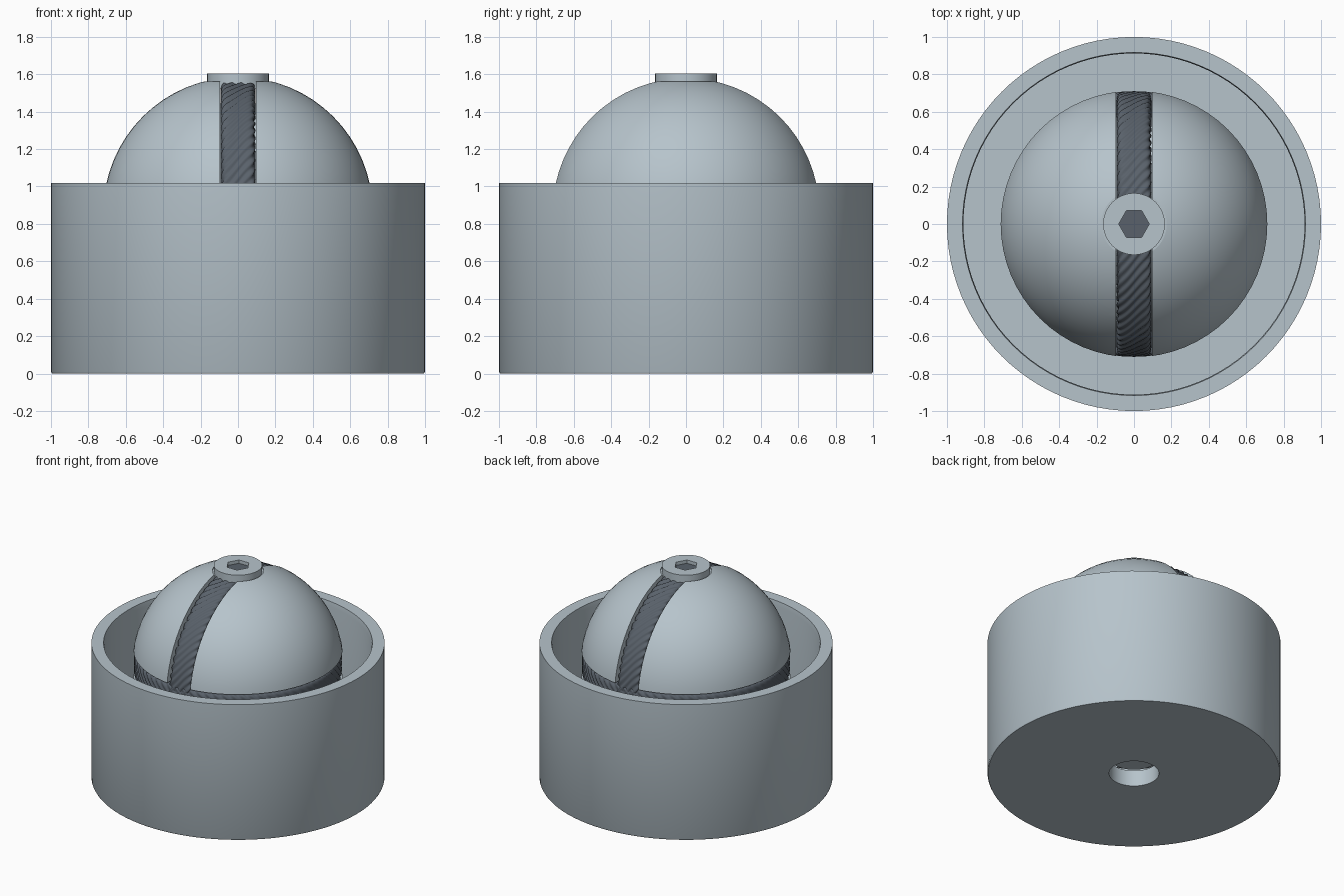
import bpy, bmesh, math
from mathutils import Vector, Matrix

cube = bpy.data.objects.get("Cube")
if cube:
    bpy.data.objects.remove(cube, do_unlink=True)

CENTRE = 0.865     # ball height
BALL_R = 0.72
ROPE_RING = 0.617  # ring radius of each rope
ROPE_R = 0.093     # half width of each rope
TAU = 2 * math.pi


def material(name, colour):
    mat = bpy.data.materials.new(name)
    mat.use_nodes = True
    mat.diffuse_color = (*colour, 1)
    mat.node_tree.nodes["Principled BSDF"].inputs["Base Color"].default_value = (*colour, 1)
    return mat


metal = material("blue_grey_metal", (0.47, 0.55, 0.6))
dark = material("dark_slate", (0.1, 0.12, 0.145))


def make_object(name, bm, mat=metal):
    bmesh.ops.recalc_face_normals(bm, faces=bm.faces)
    mesh = bpy.data.meshes.new(name)
    bm.to_mesh(mesh)
    bm.free()
    mesh.materials.append(mat)
    obj = bpy.data.objects.new(name, mesh)
    bpy.context.collection.objects.link(obj)
    return obj


def activate(obj):
    bpy.ops.object.select_all(action="DESELECT")
    obj.select_set(True)
    bpy.context.view_layer.objects.active = obj


def smooth(obj, degrees=30):
    activate(obj)
    bpy.ops.object.shade_smooth_by_angle(angle=math.radians(degrees))


def grid_surface(name, rows, cols, point, mat=metal):
    """Surface closed in both directions from a point(row, col) rule."""
    bm = bmesh.new()
    v = [[bm.verts.new(point(i, j)) for j in range(cols)] for i in range(rows)]
    for i in range(rows):
        for j in range(cols):
            k, m = (i + 1) % rows, (j + 1) % cols
            bm.faces.new((v[i][j], v[k][j], v[k][m], v[i][m]))
    return make_object(name, bm, mat)


def lathe(name, profile, steps=96):
    """Turn a closed (radius, height) profile around z."""
    def point(i, j):
        a = TAU * i / steps
        r, z = profile[j]
        return (r * math.cos(a), r * math.sin(a), z)
    return grid_surface(name, steps, len(profile), point)


def cylinder(name, radius, low, high, sides=64, mat=metal):
    bm = bmesh.new()
    bmesh.ops.create_cone(bm, cap_ends=True, segments=sides, radius1=radius,
                          radius2=radius, depth=high - low,
                          matrix=Matrix.Translation((0, 0, (low + high) / 2)))
    return make_object(name, bm, mat)


def cut(target, cutter):
    mod = target.modifiers.new("cut", "BOOLEAN")
    mod.operation = "DIFFERENCE"
    mod.solver = "EXACT"
    mod.object = cutter
    activate(target)
    bpy.ops.object.modifier_apply(modifier=mod.name)
    bpy.data.objects.remove(cutter, do_unlink=True)


# Cup with a thick floor, drain hole, fine foot bevel and lipped rim
cup = lathe("cup", [(0.17, 0), (0.995, 0), (1, 0.01), (1, 1.02), (0.917, 1.02),
                    (0.912, 0.985), (0.912, 0.12), (0.17, 0.12)])
smooth(cup)

# Ball with two rope grooves and recesses for the bolt heads
bm = bmesh.new()
bmesh.ops.create_uvsphere(bm, u_segments=64, v_segments=32, radius=BALL_R,
                          matrix=Matrix.Translation((0, 0, CENTRE)))
ball = make_object("ball", bm)

upright = Matrix.Translation((0, 0, CENTRE)) @ Matrix.Rotation(math.pi / 2, 4, "Y")
level = Matrix.Translation((0, 0, CENTRE))
w = ROPE_R + 0.003
for turn in (upright, level):
    groove = lathe("groove_cutter", [(0.58, -w), (0.8, -w), (0.8, w), (0.58, w)], 80)
    groove.data.transform(turn)
    cut(ball, groove)
cut(ball, cylinder("top_recess_cutter", 0.175, CENTRE + 0.69, CENTRE + 0.8))
cut(ball, cylinder("bottom_recess_cutter", 0.175, CENTRE - 0.8, CENTRE - 0.69))
smooth(ball)


# Flat-faced twisted ropes: strands wind around a rounded square section
def rope_point(i, j):
    t = TAU * i / 360
    p = TAU * j / 84
    c, s = math.cos(p), math.sin(p)
    r = (ROPE_R - 0.005 + 0.005 * math.cos(12 * p - 72 * t)) / (c ** 6 + s ** 6) ** (1 / 6)
    ring = ROPE_RING + r * c
    return Vector((r * s, -ring * math.cos(t), ring * math.sin(t)))


for name, spin in (("upright_rope", 0), ("level_rope", math.pi / 2)):
    rope = grid_surface(name, 360, 84, rope_point, dark)
    rope.data.transform(level @ Matrix.Rotation(spin, 4, "Y"))
    smooth(rope, 50)

# Bolt heads, the top one with a dark-floored hex socket
socket_turn = Matrix.Rotation(math.pi / 6, 4, "Z")
head = cylinder("bolt_head", 0.165, CENTRE + 0.66, CENTRE + 0.74)
hexagon = cylinder("socket_cutter", 0.082, CENTRE + 0.7, CENTRE + 0.8, 6)
hexagon.data.transform(socket_turn)
cut(head, hexagon)
smooth(head)
floor = cylinder("socket_floor", 0.082, CENTRE + 0.7, CENTRE + 0.715, 6, dark)
floor.data.transform(socket_turn)
smooth(cylinder("bolt_nut", 0.165, CENTRE - 0.74, CENTRE - 0.66))
